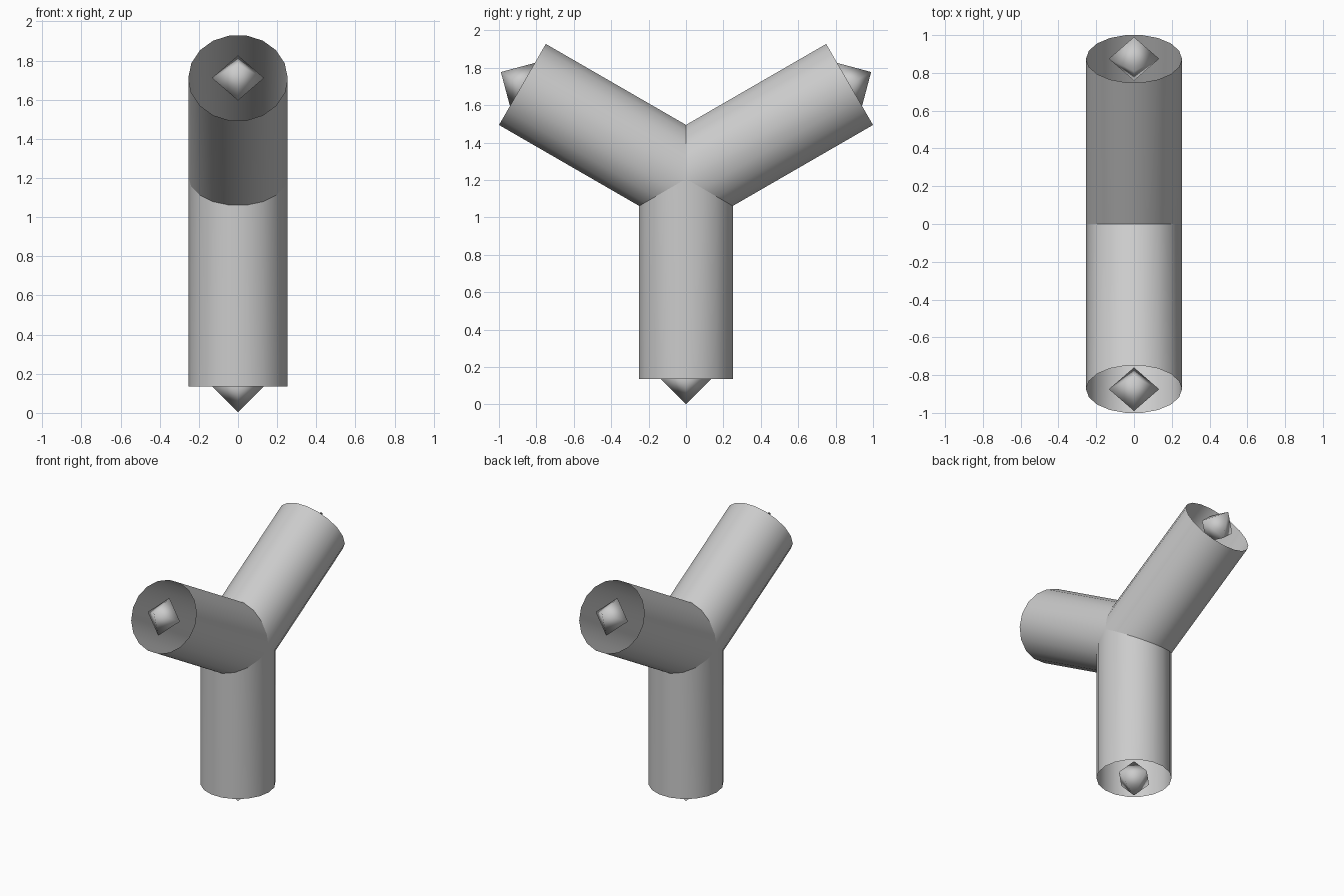
import bpy, bmesh
from math import pi, cos, sin, tan, radians
from mathutils import Vector, Matrix

if "Cube" in bpy.data.objects:
    bpy.data.objects.remove(bpy.data.objects["Cube"])

R = 0.254          # pipe radius
SIDES = 18
GEM = 0.133        # gem radius
HUB = Vector((0, 0, 1.206))


def finish(bm, name):
    bmesh.ops.recalc_face_normals(bm, faces=bm.faces)
    for f in bm.faces:
        f.smooth = True
    me = bpy.data.meshes.new(name)
    bm.to_mesh(me)
    bm.free()
    ob = bpy.data.objects.new(name, me)
    bpy.context.collection.objects.link(ob)
    return ob


def pipe(name, axis, length):
    # open thin tube, inner end mitred so three tubes meet at 120 degrees
    side = Vector((1, 0, 0))
    up = axis.cross(side)
    bm = bmesh.new()
    inner, outer = [], []
    for i in range(SIDES):
        a = 2 * pi * i / SIDES
        s = R * sin(a)
        p = HUB + side * R * cos(a) + up * s
        inner.append(bm.verts.new(p + axis * abs(s) * tan(radians(30))))
        outer.append(bm.verts.new(p + axis * length))
    for i in range(SIDES):
        j = (i + 1) % SIDES
        bm.faces.new((inner[i], inner[j], outer[j], outer[i]))
    # outward normals
    ob_normals = [f for f in bm.faces]
    for f in ob_normals:
        f.normal_update()
        c = f.calc_center_median() - HUB
        if f.normal.dot(c - axis * c.dot(axis)) < 0:
            f.normal_flip()
        f.smooth = True
    me = bpy.data.meshes.new(name)
    bm.to_mesh(me)
    bm.free()
    bpy.context.collection.objects.link(bpy.data.objects.new(name, me))


def gem(name, axis, length):
    # octahedron centred on the pipe mouth
    x = Vector((1, 0, 0))
    c = HUB + axis * length
    bm = bmesh.new()
    ring = [bm.verts.new(c + d * GEM)
            for d in (x, axis.cross(x), -x, -axis.cross(x))]
    tips = [bm.verts.new(c + axis * GEM * k) for k in (1, -1)]
    for t in tips:
        for i in range(4):
            bm.faces.new((ring[i], ring[(i + 1) % 4], t))
    finish(bm, name)


# three branches of the Y, each with a gem in its mouth
for label, deg, length in (("right", 30, 1.01), ("left", 150, 1.01), ("lower", 270, 1.071)):
    a = radians(deg)
    axis = Vector((0, cos(a), sin(a)))
    pipe(label + "_pipe", axis, length)
    gem(label + "_gem", axis, length)
